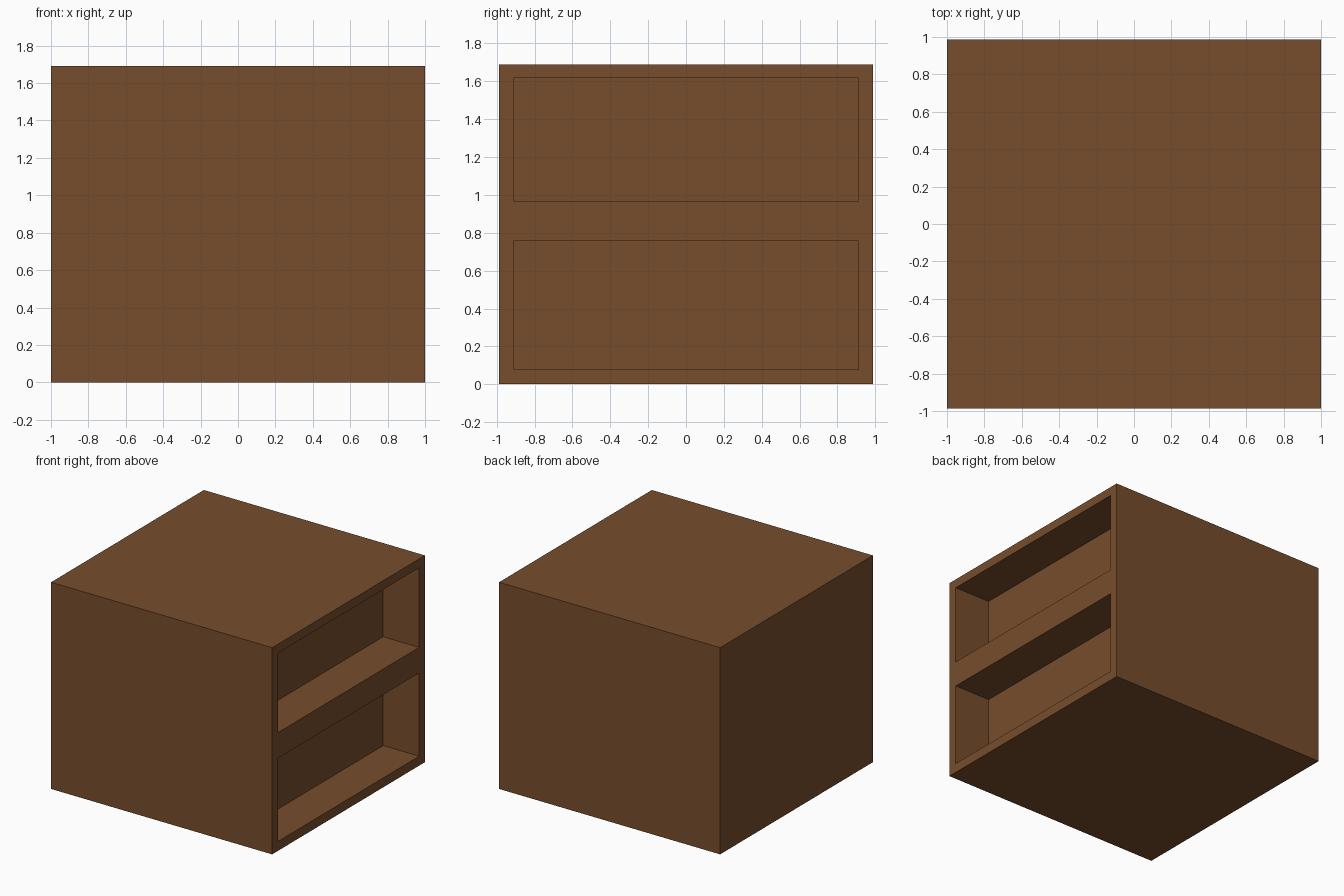
import bpy

if "Cube" in bpy.data.objects:
    bpy.data.objects.remove(bpy.data.objects["Cube"])

# Single wood colour
wood = bpy.data.materials.new("brown wood")
wood.diffuse_color = (0.184, 0.074, 0.026, 1.0)
wood.use_nodes = True
wood.node_tree.nodes["Principled BSDF"].inputs["Base Color"].default_value = wood.diffuse_color


def box(name, lo, hi):
    """Axis-aligned box between two corners."""
    bpy.ops.mesh.primitive_cube_add(size=1)
    ob = bpy.context.object
    ob.name = name
    for v in ob.data.vertices:
        v.co = [lo[i] if v.co[i] < 0 else hi[i] for i in range(3)]
    ob.data.materials.append(wood)
    return ob


# Solid cabinet body
cabinet = box("cabinet_body", (-1, -0.987, 0), (1, 0.987, 1.69))

# Two shelf recesses cut into the right side
DEPTH = 0.325
for i, (z0, z1) in enumerate([(0.077, 0.757), (0.967, 1.617)]):
    cutter = box(f"shelf_cutter_{i + 1}", (1 - DEPTH, -0.912, z0), (1.2, 0.912, z1))
    cutter.hide_render = True
    mod = cabinet.modifiers.new("shelf_recess", 'BOOLEAN')
    mod.operation = 'DIFFERENCE'
    mod.solver = 'EXACT'
    mod.object = cutter
    bpy.context.view_layer.objects.active = cabinet
    bpy.ops.object.modifier_apply(modifier=mod.name)
    bpy.data.objects.remove(cutter)
